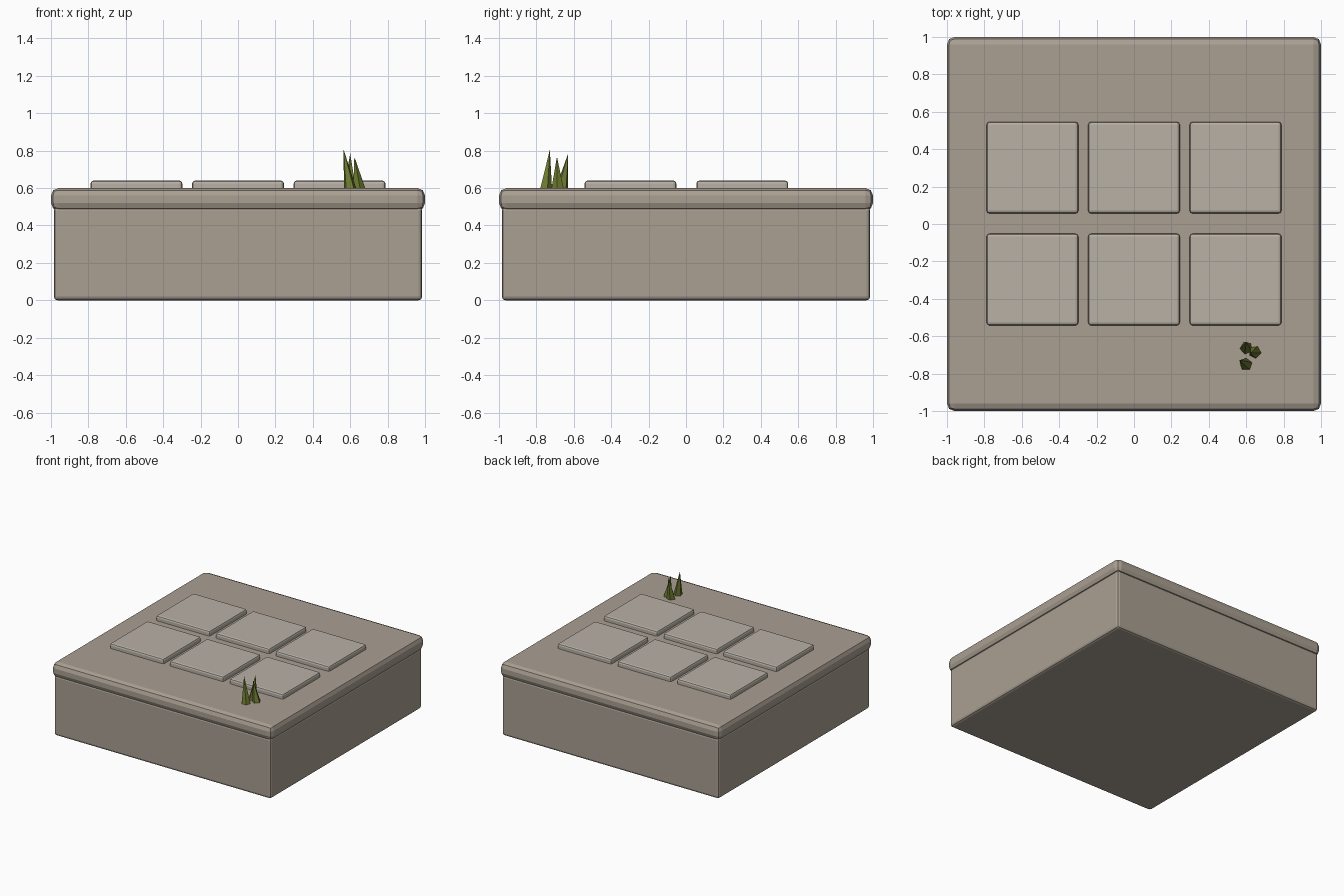
import bpy
from mathutils import Vector

if "Cube" in bpy.data.objects:
    bpy.data.objects.remove(bpy.data.objects["Cube"])


def material(name, rgb):
    m = bpy.data.materials.new(name)
    m.diffuse_color = (*rgb, 1)
    m.use_nodes = True
    m.node_tree.nodes["Principled BSDF"].inputs["Base Color"].default_value = m.diffuse_color
    return m


stone = material("stone", (0.40, 0.35, 0.29))
light_stone = material("light_stone", (0.48, 0.44, 0.38))
green = material("grass_green", (0.15, 0.19, 0.03))


def block(name, x, y, z0, z1, sx, sy, bevel, segs, mat):
    bpy.ops.mesh.primitive_cube_add(size=1, location=(x, y, (z0 + z1) / 2))
    ob = bpy.context.object
    ob.name = name
    ob.scale = (sx, sy, z1 - z0)
    bpy.ops.object.transform_apply(location=False, rotation=False, scale=True)
    mod = ob.modifiers.new("bevel", 'BEVEL')
    mod.width = bevel
    mod.segments = segs
    ob.data.materials.append(mat)
    return ob


# Base and overhanging top slab
block("base", 0, 0, 0, 0.5, 1.97, 1.97, 0.02, 2, stone)
block("top_slab", 0, 0, 0.48, 0.6, 2, 2, 0.04, 2, stone)

# Paving tiles, three by two
for i, x in enumerate((-0.543, 0, 0.543)):
    for j, y in enumerate((-0.297, 0.301)):
        block(f"paving_tile_{i}_{j}", x, y, 0.56, 0.64, 0.49, 0.49, 0.015, 2, light_stone)

# Grass tuft: five-sided cones sheared towards their tips
blades = [((0.60, -0.752), (0.565, -0.728, 0.805)),
          ((0.60, -0.665), (0.600, -0.630, 0.785)),
          ((0.648, -0.685), (0.622, -0.690, 0.768))]
for i, ((x, y), tip) in enumerate(blades):
    bpy.ops.mesh.primitive_cone_add(vertices=5, radius1=0.036, radius2=0, depth=0.2,
                                    location=(x, y, 0.69), rotation=(0, 0, 0.4 * i))
    ob = bpy.context.object
    ob.name = f"grass_blade_{i}"
    bpy.ops.object.transform_apply(location=True, rotation=True, scale=True)
    max(ob.data.vertices, key=lambda v: v.co.z).co = Vector(tip)
    ob.data.materials.append(green)
